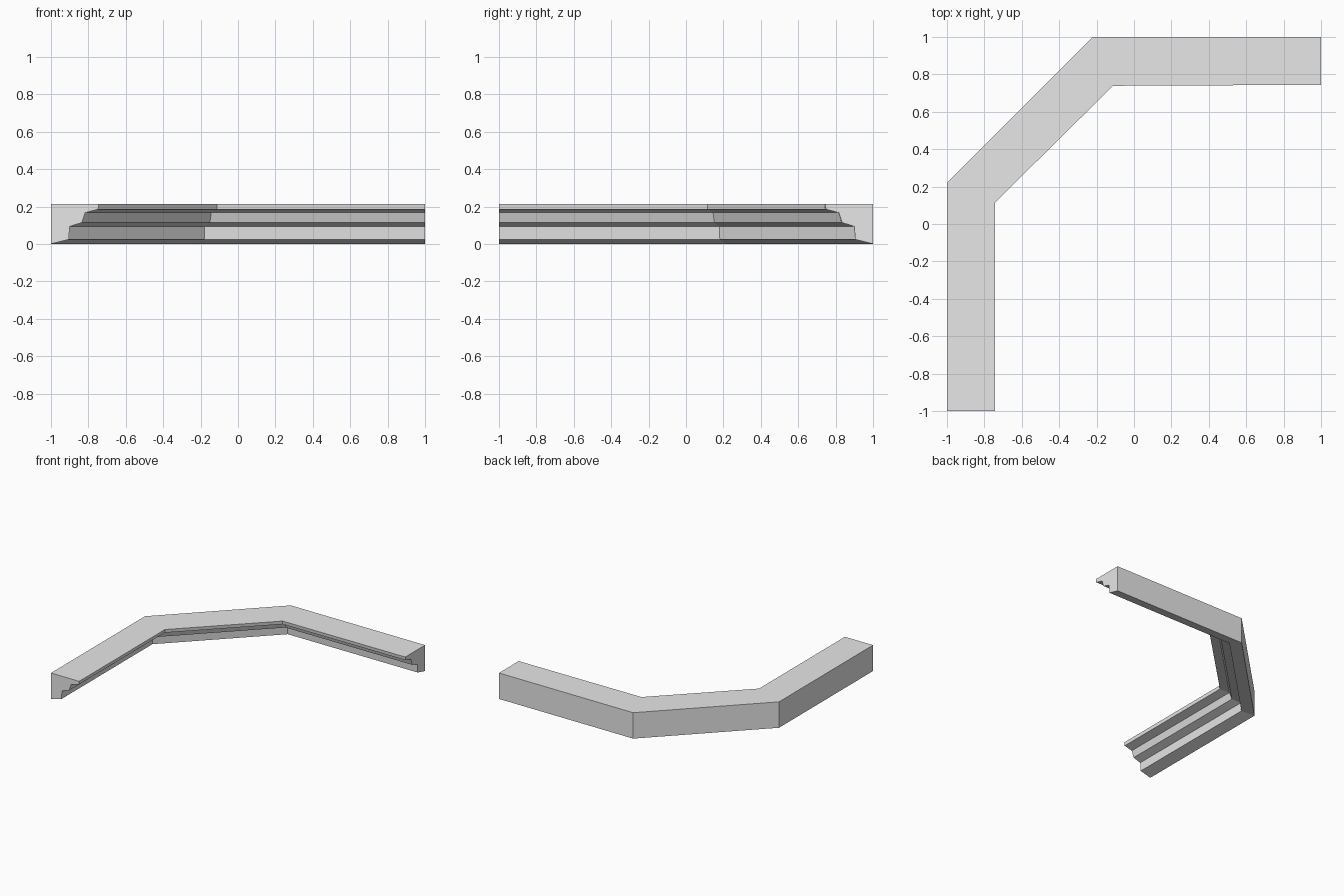
import bpy
import bmesh

cube = bpy.data.objects.get("Cube")
if cube:
    bpy.data.objects.remove(cube, do_unlink=True)

# Plain grey material
grey = bpy.data.materials.new("plain_grey")
grey.use_nodes = True
colour = (0.8, 0.8, 0.8, 1)
grey.diffuse_color = colour
grey.node_tree.nodes["Principled BSDF"].inputs["Base Color"].default_value = colour

# Stepped cornice profile: (depth inward from the back face, height)
profile = [(0, 0), (0.095, 0.024), (0.1, 0.093), (0.165, 0.114),
           (0.183, 0.167), (0.252, 0.185), (0.256, 0.213), (0, 0.213)]

# Path along the outer wall: corner point and mitred inward direction
miter = 0.414
stations = [((-1, -1), (1, 0)),
            ((-1, 0.22), (1, -miter)),
            ((-0.22, 1), (miter * 1.02, -1.02)),
            ((1, 1), (0, -1))]


def sweep(name, profile, stations, material):
    bm = bmesh.new()
    rings = [[bm.verts.new((p[0] + v[0] * d, p[1] + v[1] * d, z))
              for d, z in profile] for p, v in stations]
    n = len(profile)
    for a, b in zip(rings, rings[1:]):
        for i in range(n):
            j = (i + 1) % n
            bm.faces.new((a[i], a[j], b[j], b[i]))
    # End caps
    bm.faces.new(rings[0])
    bm.faces.new(rings[-1])
    bmesh.ops.recalc_face_normals(bm, faces=bm.faces)
    mesh = bpy.data.meshes.new(name)
    bm.to_mesh(mesh)
    bm.free()
    mesh.materials.append(material)
    obj = bpy.data.objects.new(name, mesh)
    bpy.context.collection.objects.link(obj)
    return obj


# Angled cornice moulding
sweep("cornice_moulding", profile, stations, grey)
